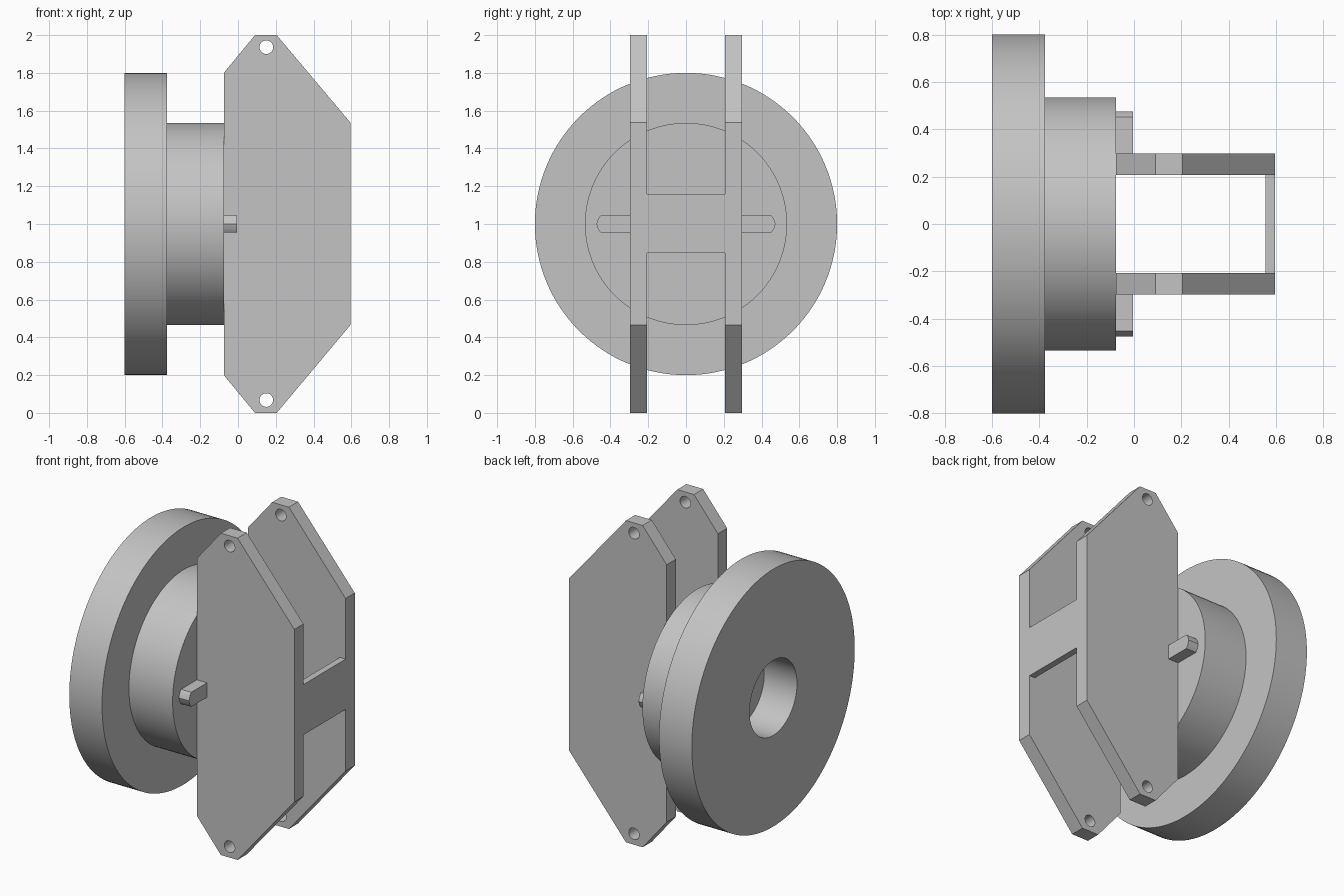
import bpy, bmesh, math
from mathutils import Matrix, Vector

if "Cube" in bpy.data.objects:
    bpy.data.objects.remove(bpy.data.objects["Cube"], do_unlink=True)

# One plain grey for everything
grey = bpy.data.materials.new("plain grey")
grey.use_nodes = True
grey.diffuse_color = (0.55, 0.55, 0.55, 1)
grey.node_tree.nodes["Principled BSDF"].inputs["Base Color"].default_value = (0.55, 0.55, 0.55, 1)


def add_object(name, bm):
    bmesh.ops.recalc_face_normals(bm, faces=bm.faces)
    mesh = bpy.data.meshes.new(name)
    bm.to_mesh(mesh)
    bm.free()
    mesh.materials.append(grey)
    obj = bpy.data.objects.new(name, mesh)
    bpy.context.collection.objects.link(obj)
    return obj


def smooth(obj):
    bpy.ops.object.select_all(action='DESELECT')
    obj.select_set(True)
    bpy.context.view_layer.objects.active = obj
    bpy.ops.object.shade_smooth_by_angle(angle=math.radians(30))


def lathe(name, profile, steps=128):
    """Turn (x, radius) points about the horizontal axle at z = 1."""
    bm = bmesh.new()
    verts = [bm.verts.new((x, 0, 1 + r)) for x, r in profile]
    edges = [bm.edges.new(pair) for pair in zip(verts, verts[1:])]
    bmesh.ops.spin(bm, geom=verts + edges, cent=(0, 0, 1), axis=(1, 0, 0),
                   angle=math.tau, steps=steps, use_duplicate=False)
    bmesh.ops.remove_doubles(bm, verts=bm.verts, dist=0.0001)
    smooth(add_object(name, bm))


def prism(name, points, depth):
    """Extrude a closed outline of 3D points along the depth vector."""
    bm = bmesh.new()
    face = bm.faces.new([bm.verts.new(p) for p in points])
    out = bmesh.ops.extrude_face_region(bm, geom=[face], use_keep_orig=True)
    moved = [v for v in out["geom"] if isinstance(v, bmesh.types.BMVert)]
    bmesh.ops.translate(bm, verts=moved, vec=depth)
    return add_object(name, bm)


# Wheel with blind bore, and the hub boss
lathe("wheel_and_hub", [(-0.375, 0), (-0.375, 0.233), (-0.6, 0.233), (-0.6, 0.8),
                        (-0.375, 0.8), (-0.375, 0.535), (-0.075, 0.535), (-0.075, 0)])

# Bolt hole cutter, one hole at each end of the side plates
bm = bmesh.new()
for z in (0.068, 1.936):
    place = Matrix.Translation((0.15, 0, z)) @ Matrix.Rotation(math.pi / 2, 4, 'X')
    bmesh.ops.create_cone(bm, cap_ends=True, segments=32, radius1=0.036,
                          radius2=0.036, depth=1, matrix=place)
cutter = add_object("bolt_hole_cutter", bm)
cutter.hide_render = True

# Side plates and the locating keys outside them
outline = [(-0.075, 0.2), (0.09, 0), (0.205, 0), (0.595, 0.465),
           (0.595, 1.537), (0.205, 2), (0.09, 2), (-0.075, 1.8)]
tip = [(0.452, -0.045), (0.465, -0.028), (0.474, 0), (0.465, 0.028), (0.452, 0.045)]
for side, s in (("right", -1), ("left", 1)):
    plate = prism(side + "_plate", [(x, s * 0.207, z) for x, z in outline],
                  Vector((0, s * 0.09, 0)))
    cut = plate.modifiers.new("bolt_holes", 'BOOLEAN')
    cut.object = cutter
    cut.solver = 'EXACT'
    bpy.context.view_layer.objects.active = plate
    bpy.ops.object.modifier_apply(modifier=cut.name)
    smooth(plate)
    key = [(0.297, -0.045)] + tip + [(0.297, 0.045)]
    smooth(prism(side + "_key", [(-0.075, s * y, 1 + z) for y, z in key],
                 Vector((0.07, 0, 0))))

bpy.data.objects.remove(cutter, do_unlink=True)

# Bridge joining the plates
bridge = [(0.555, y, z) for y, z in ((-0.207, 0.847), (0.207, 0.847),
                                     (0.207, 1.16), (-0.207, 1.16))]
prism("cross_bridge", bridge, Vector((0.04, 0, 0)))
